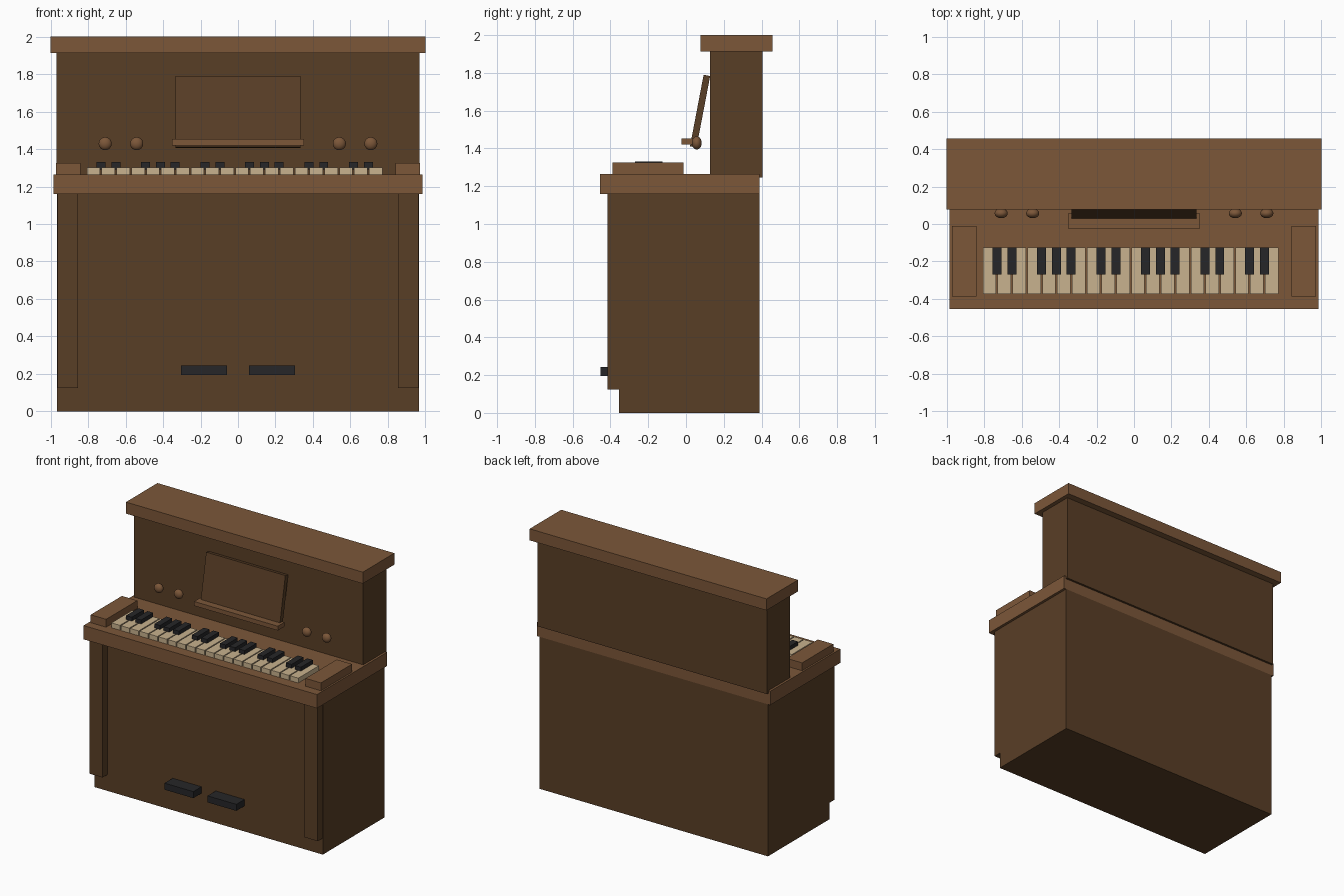
import bpy
from math import radians

old = bpy.data.objects.get("Cube")
if old:
    bpy.data.objects.remove(old, do_unlink=True)


def material(name, hex_code):
    """Flat material from an sRGB hex colour, stored as linear values."""
    srgb = [int(hex_code[i:i + 2], 16) / 255 for i in (0, 2, 4)]
    colour = [((c + 0.055) / 1.055) ** 2.4 for c in srgb] + [1]
    mat = bpy.data.materials.new(name)
    mat.use_nodes = True
    mat.diffuse_color = colour
    bsdf = mat.node_tree.nodes["Principled BSDF"]
    bsdf.inputs["Base Color"].default_value = colour
    bsdf.inputs["Roughness"].default_value = 0.7
    return mat


LIGHT = material("light wood", "7c5739")
DARK = material("dark wood", "593e26")
IVORY = material("ivory", "c8b28e")
BLACK = material("black", "262628")


def box(name, x, y, z, mat):
    """Box from its (low, high) range on each axis."""
    ranges = (x, y, z)
    bpy.ops.mesh.primitive_cube_add(size=1, location=[(a + b) / 2 for a, b in ranges])
    obj = bpy.context.object
    obj.name = name
    obj.scale = [b - a for a, b in ranges]
    bpy.ops.object.transform_apply(location=False, rotation=False, scale=True)
    obj.data.materials.append(mat)
    return obj


def pair(name, x, y, z, mat):
    """Matching boxes on the left (+x) and right (-x)."""
    box("left_" + name, x, y, z, mat)
    box("right_" + name, (-x[1], -x[0]), y, z, mat)


# Case
box("lower_case", (-0.965, 0.965), (-0.355, 0.39), (0, 1.16), DARK)
box("key_bed", (-0.985, 0.985), (-0.455, 0.39), (1.16, 1.265), LIGHT)
box("upper_case", (-0.968, 0.968), (0.127, 0.406), (1.245, 1.912), DARK)
box("lid", (-1, 1), (0.077, 0.457), (1.912, 2), LIGHT)
pair("front_post", (0.853, 0.964), (-0.415, -0.35), (0.125, 1.165), DARK)
pair("cheek_block", (0.842, 0.972), (-0.388, -0.012), (1.26, 1.325), LIGHT)
pair("pedal", (0.06, 0.303), (-0.453, -0.35), (0.194, 0.244), BLACK)

# Keyboard: twenty white keys, black keys in groups of two and three
PITCH, START, GAP = 0.0793, -0.807, 0.008
for i in range(20):
    left = START + i * PITCH
    box(f"white_key_{i + 1}", (left, left + PITCH - GAP),
        (-0.374, -0.125), (1.26, 1.302), IVORY)
    if i and i % 7 not in (0, 3):
        centre = left - GAP / 2
        box(f"black_key_{i}", (centre - 0.024, centre + 0.024),
            (-0.27, -0.125), (1.29, 1.332), BLACK)

# Music stand
box("music_shelf", (-0.353, 0.353), (-0.024, 0.056), (1.42, 1.453), LIGHT)
panel = box("music_panel", (-0.334, 0.334), (0.057, 0.092), (1.405, 1.79), DARK)
panel.rotation_euler.x = radians(-10.8)

# Round knobs beside the stand
for side, sign in (("left", 1), ("right", -1)):
    for place, x in (("inner", 0.541), ("outer", 0.709)):
        bpy.ops.mesh.primitive_uv_sphere_add(
            segments=24, ring_count=12, radius=0.035, location=(sign * x, 0.057, 1.429))
        knob = bpy.context.object
        knob.name = f"{side}_{place}_knob"
        knob.scale.y = 0.75
        knob.data.materials.append(LIGHT)
        bpy.ops.object.shade_smooth()
